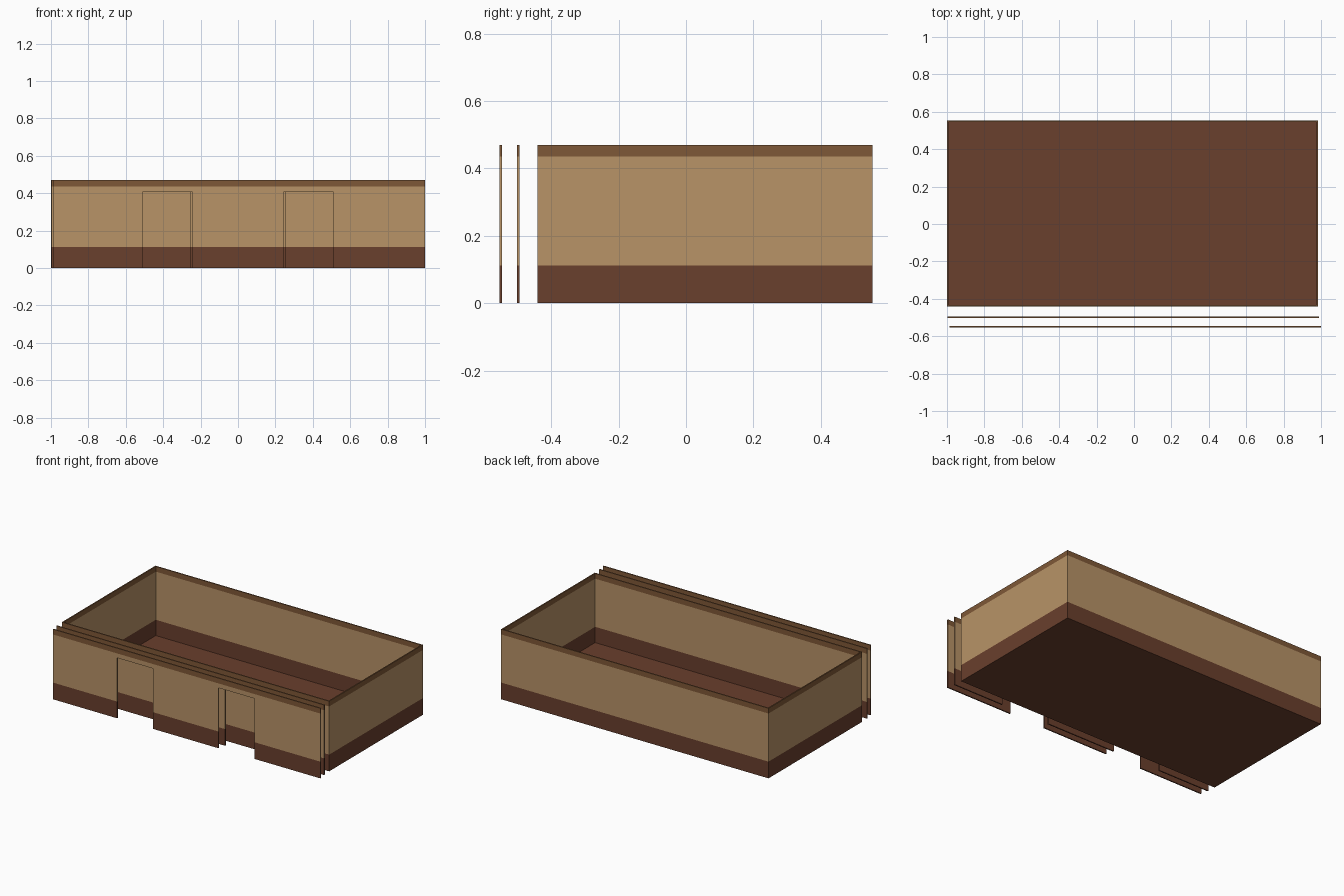
import bpy, bmesh
from mathutils import Vector

if "Cube" in bpy.data.objects:
    bpy.data.objects.remove(bpy.data.objects["Cube"])

H = 0.47           # wall height
BASE, RIM = 0.112, 0.435   # painted band heights
T = 0.008          # board thickness


def material(name, rgb):
    m = bpy.data.materials.new(name)
    m.diffuse_color = (*rgb, 1)
    m.use_nodes = True
    m.node_tree.nodes["Principled BSDF"].inputs["Base Color"].default_value = m.diffuse_color
    return m


MATS = [material("dark_brown_base", (0.144, 0.050, 0.026)),
        material("tan_wall", (0.479, 0.292, 0.136)),
        material("mid_brown_rim", (0.212, 0.098, 0.038))]


def finish(name, bm):
    """Cut the faces at the band heights and colour them by height."""
    for z in (BASE, RIM):
        bmesh.ops.bisect_plane(bm, geom=bm.verts[:] + bm.edges[:] + bm.faces[:],
                               plane_co=(0, 0, z), plane_no=(0, 0, 1))
    bmesh.ops.recalc_face_normals(bm, faces=bm.faces[:])
    me = bpy.data.meshes.new(name)
    for m in MATS:
        me.materials.append(m)
    for f in bm.faces:
        z = f.calc_center_bounds().z
        f.material_index = 0 if z < BASE else (1 if z < RIM else 2)
    bm.to_mesh(me)
    bm.free()
    ob = bpy.data.objects.new(name, me)
    bpy.context.collection.objects.link(ob)


def extrude(name, points, direction):
    bm = bmesh.new()
    face = bm.faces.new([bm.verts.new(p) for p in points])
    res = bmesh.ops.extrude_face_region(bm, geom=[face], use_keep_orig=True)
    for g in res["geom"]:
        if isinstance(g, bmesh.types.BMVert):
            g.co += Vector(direction)
    finish(name, bm)


def box(name, x0, x1, y0, y1, z0, z1):
    extrude(name, [(x0, y0, z0), (x1, y0, z0), (x1, y1, z0), (x0, y1, z0)], (0, 0, z1 - z0))


def screen(name, x0, x1, y, door_in, door_out, door_top):
    """Thin front board with two doorways open at the bottom, made of posts and a header."""
    outline = [(x0, 0)]
    for a, b in ((-door_out, -door_in), (door_in, door_out)):
        outline += [(a, 0), (a, door_top), (b, door_top), (b, 0)]
    outline += [(x1, 0), (x1, H), (x0, H)]
    extrude(name, [(x, y, z) for x, z in outline], (0, T, 0))


# Open tray: floor and four walls
X0, X1, Y0, Y1 = -1.0, 0.985, -0.44, 0.553
box("floor", X0, X1, Y0, Y1, 0, 0.006)
box("front_wall", X0, X1, Y0, Y0 + T, 0, H)
box("back_wall", X0, X1, Y1 - T, Y1, 0, H)
box("left_wall", X0, X0 + T, Y0 + T, Y1 - T, 0, H)
box("right_wall", X1 - T, X1, Y0 + T, Y1 - T, 0, H)

# Two free-standing boards with doorways in front
screen("inner_door_screen", -0.997, 0.99, -0.502, 0.256, 0.615, 0.41)
screen("outer_door_screen", -0.987, 1.0, -0.554, 0.243, 0.51, 0.405)
